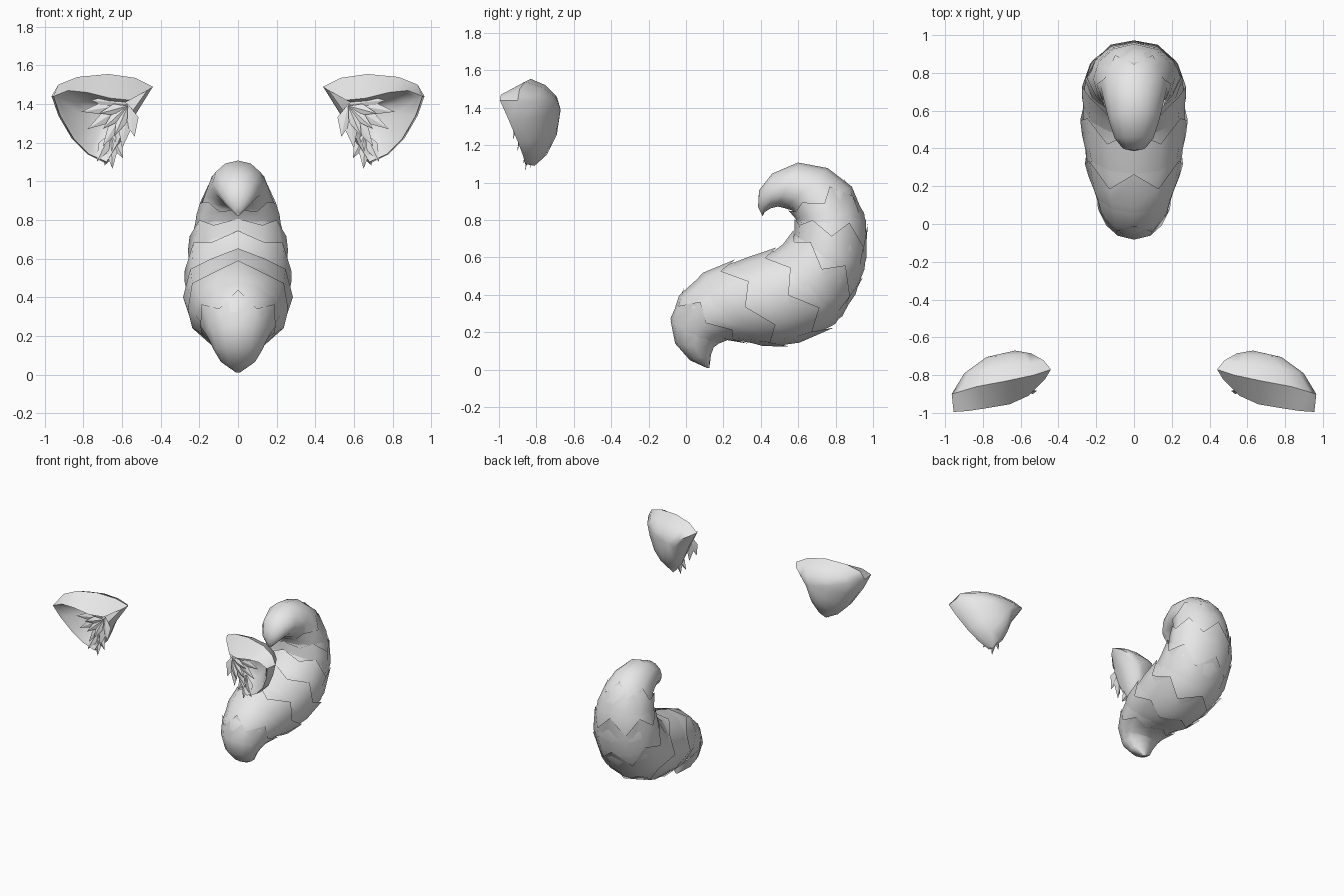
import bpy, bmesh, math
from mathutils import Vector

if "Cube" in bpy.data.objects:
    bpy.data.objects.remove(bpy.data.objects["Cube"])

fur = bpy.data.materials.new("light_grey_fur")
fur.diffuse_color = (0.8, 0.8, 0.8, 1)
fur.use_nodes = True
fur.node_tree.nodes["Principled BSDF"].inputs["Base Color"].default_value = fur.diffuse_color


def finish(name, bm, angle=40, mirror=False):
    bmesh.ops.recalc_face_normals(bm, faces=bm.faces)
    me = bpy.data.meshes.new(name)
    bm.to_mesh(me)
    bm.free()
    me.materials.append(fur)
    ob = bpy.data.objects.new(name, me)
    bpy.context.collection.objects.link(ob)
    bpy.ops.object.select_all(action='DESELECT')
    bpy.context.view_layer.objects.active = ob
    ob.select_set(True)
    bpy.ops.object.shade_smooth_by_angle(angle=math.radians(angle))
    if mirror:
        ob.modifiers.new("mirror", 'MIRROR').use_clip = False
    return ob


def loft(bm, loops, close_ring=False):
    """Skin a list of closed loops; a one-point loop becomes a fan."""
    vs = [[bm.verts.new(p) for p in loop] for loop in loops]
    pairs = list(zip(vs, vs[1:]))
    if close_ring:
        pairs.append((vs[-1], vs[0]))
    for a, b in pairs:
        n = max(len(a), len(b))
        for i in range(n):
            j = (i + 1) % n
            if len(a) == 1:
                bm.faces.new((a[0], b[j], b[i]))
            elif len(b) == 1:
                bm.faces.new((a[i], a[j], b[0]))
            else:
                bm.faces.new((a[i], a[j], b[j], b[i]))


# Tail stations: inner edge y, z, outer edge y, z, half width
STATIONS = [
    (.11, .01, .125, .01, .01), (.02, .05, .135, .08, .09),
    (-.06, .14, .15, .12, .13), (-.085, .26, .21, .16, .165),
    (-.04, .40, .30, .15, .20), (.08, .51, .40, .13, .235),
    (.22, .57, .50, .12, .26), (.38, .61, .65, .16, .275),
    (.50, .65, .80, .24, .275), (.57, .71, .91, .40, .265),
    (.59, .77, .97, .60, .25), (.585, .81, .965, .80, .22),
    (.565, .85, .89, .98, .18), (.53, .86, .76, 1.08, .16),
    (.49, .87, .60, 1.11, .135), (.45, .86, .46, 1.05, .105),
    (.42, .84, .39, .96, .065), (.41, .82, .385, .87, .015)]
SIDES = 12


def tail_point(s, i, scale):
    k = min(int(s), len(STATIONS) - 2)
    t = s - k
    uy, uz, ly, lz, w = (a + (b - a) * t for a, b in zip(STATIONS[k], STATIONS[k + 1]))
    a = 2 * math.pi * i / SIDES
    c, d = math.cos(a) * scale / 2, math.sin(a) * scale
    return Vector((w * d, (uy + ly) / 2 + (uy - ly) * c, (uz + lz) / 2 + (uz - lz) * c))


# Curled tail core
bm = bmesh.new()
rings = [[tail_point(s, i, 0.98) for i in range(SIDES)] for s in range(len(STATIONS))]
mid = lambda r: [sum(r, Vector()) / len(r)]
loft(bm, [mid(rings[0])] + rings + [mid(rings[-1])])
finish("tail", bm, 50)

# Overlapping pointed fur collars along the tail
for n, s0 in enumerate((2.4, 4.4, 6.0, 7.6, 9.0, 10.5)):
    bm = bmesh.new()
    ends = [1.9 if i % 2 == 0 else 1.25 for i in range(SIDES)]
    loft(bm, [[tail_point(s0, i, .96) for i in range(SIDES)],
              [tail_point(s0 + .7, i, 1.015) for i in range(SIDES)],
              [tail_point(s0 + ends[i], i, 1.035) for i in range(SIDES)],
              [tail_point(s0 + .8, i, .95) for i in range(SIDES)]], True)
    finish(f"tail_fur_collar_{n + 1}", bm, 50)

# Ear: widest outline and front rim, both from the inner corner over the top
OUTLINE = [(.44, -.77, 1.49), (.53, -.80, 1.535), (.67, -.83, 1.555), (.83, -.86, 1.54),
           (.93, -.89, 1.50), (.965, -.90, 1.44), (.93, -.88, 1.34), (.86, -.84, 1.22),
           (.78, -.82, 1.14), (.68, -.81, 1.09), (.60, -.80, 1.18), (.54, -.80, 1.33)]
RIM = [(.47, -.82, 1.47), (.56, -.91, 1.42), (.66, -.955, 1.43), (.78, -.975, 1.46),
       (.88, -.99, 1.47), (.955, -.995, 1.44), (.92, -.95, 1.34), (.85, -.90, 1.22),
       (.77, -.87, 1.14), (.68, -.86, 1.10), (.62, -.86, 1.20), (.57, -.89, 1.33)]
BACK, HOLLOW = (.63, -.67, 1.39), (.68, -.76, 1.36)


def toward(loop, target, t, ty):
    """Shrink a loop toward a point, with its own rate in depth."""
    return [Vector(a + (b - a) * f for a, b, f in zip(p, target, (t, ty, t))) for p in loop]


bm = bmesh.new()
loft(bm, [[BACK], toward(OUTLINE, BACK, .55, .85), toward(OUTLINE, BACK, .2, .48), OUTLINE,
          RIM, toward(RIM, HOLLOW, .08, .08), toward(RIM, HOLLOW, .45, .75), [HOLLOW]])
finish("ears", bm, 50, True)


def tuft(bm, base, tip, width):
    """A flat pointed lock of fur."""
    base, tip = Vector(base), Vector(tip)
    along = tip - base
    side = along.cross(Vector((0, 1, 0))).normalized() * width
    deep = Vector((0, .012, 0))
    m = base + along * .45
    loft(bm, [[base], [m + side, m + deep, m - side, m - deep], [tip]])


# Fur locks fanning across the ear opening, and at the ear base
bm = bmesh.new()
for x, z in ((.76, 1.42), (.81, 1.36), (.78, 1.27), (.70, 1.18), (.60, 1.17), (.535, 1.23)):
    tuft(bm, (.57, -.87, 1.40), (x, -.90, z), .04)
for x, z in ((.72, 1.35), (.70, 1.27), (.64, 1.23)):
    tuft(bm, (.57, -.89, 1.39), (x, -.925, z), .03)
for x, y, z in ((.65, -.86, 1.065), (.69, -.83, 1.08), (.73, -.87, 1.10), (.595, -.85, 1.12)):
    tuft(bm, (.66, -.83, 1.25), (x, y, z), .035)
finish("ear_fur_locks", bm, 30, True)
